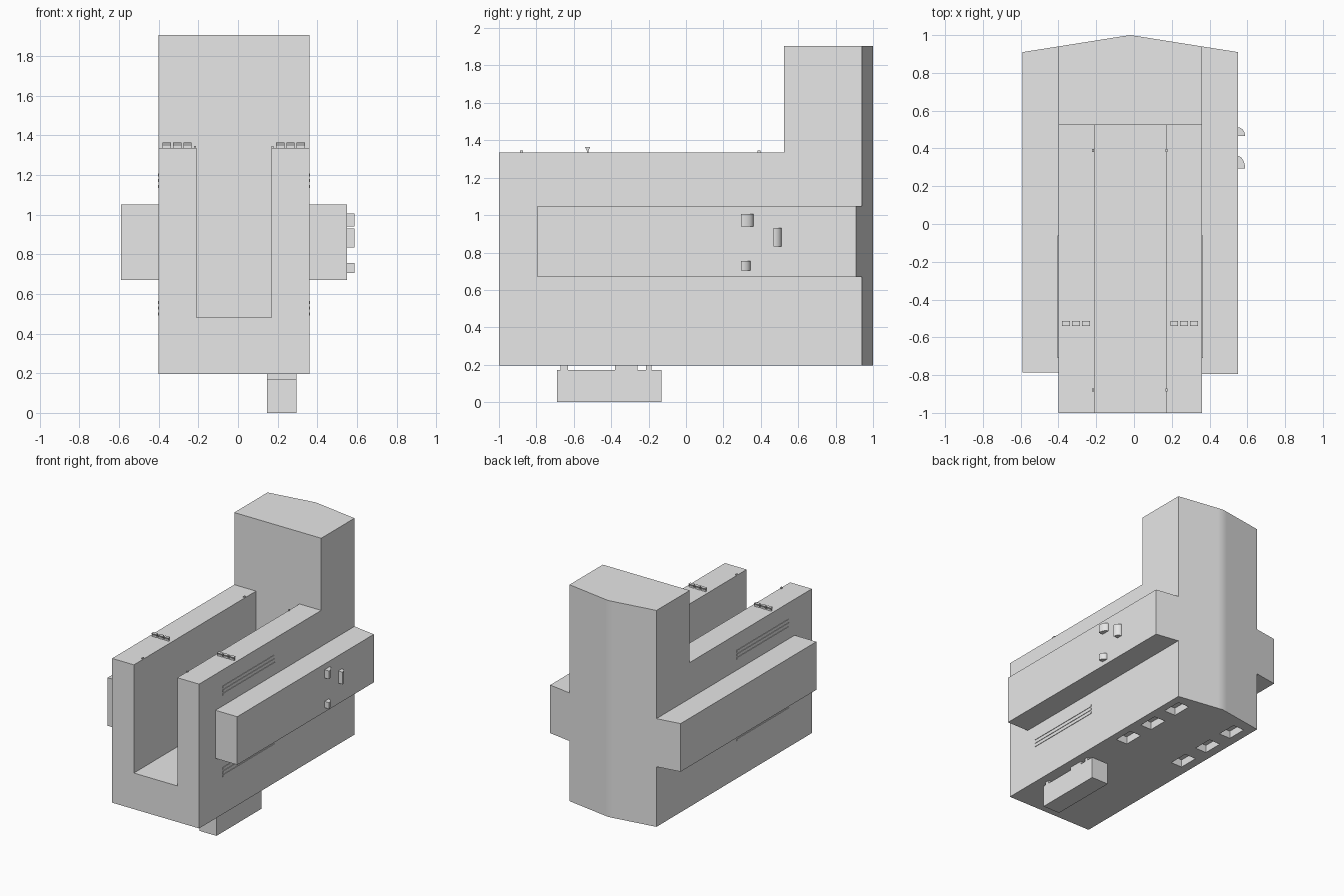
import bpy, bmesh, math
from mathutils import Vector

cube = bpy.data.objects.get("Cube")
if cube:
    bpy.data.objects.remove(cube, do_unlink=True)

grey = bpy.data.materials.new("plain grey")
grey.use_nodes = True
color = (0.8, 0.8, 0.8, 1)
grey.diffuse_color = color
grey.node_tree.nodes["Principled BSDF"].inputs["Base Color"].default_value = color


def prism(name, outline, lo, hi, axis="z"):
    """Extrude a 2D outline from lo to hi along z (outline x, y) or x (outline y, z)."""
    def place(p, h):
        return Vector((p[0], p[1], h)) if axis == "z" else Vector((h, p[0], p[1]))
    bm = bmesh.new()
    face = bm.faces.new([bm.verts.new(place(p, lo)) for p in outline])
    top = bmesh.ops.extrude_face_region(bm, geom=[face])["geom"]
    shift = place((0, 0), hi - lo)
    bmesh.ops.translate(bm, vec=shift, verts=[v for v in top if isinstance(v, bmesh.types.BMVert)])
    bmesh.ops.recalc_face_normals(bm, faces=bm.faces)
    mesh = bpy.data.meshes.new(name)
    bm.to_mesh(mesh)
    bm.free()
    mesh.materials.append(grey)
    obj = bpy.data.objects.new(name, mesh)
    bpy.context.collection.objects.link(obj)
    return obj


def box(name, x0, x1, y0, y1, z0, z1):
    return prism(name, [(x0, y0), (x1, y0), (x1, y1), (x0, y1)], z0, z1)


def activate(obj):
    bpy.ops.object.select_all(action="DESELECT")
    obj.select_set(True)
    bpy.context.view_layer.objects.active = obj


def cut(obj, cutter):
    cutter.hide_render = True
    mod = obj.modifiers.new("cut", "BOOLEAN")
    mod.operation, mod.solver, mod.object = "DIFFERENCE", "EXACT", cutter
    activate(obj)
    bpy.ops.object.modifier_apply(modifier=mod.name)
    bpy.data.objects.remove(cutter, do_unlink=True)


LEFT, RIGHT, MID = 0.36, -0.40, -0.02
BASE, DECK, TOP = 0.195, 1.335, 1.905
STEP = 0.525

# Main body: one tall block with a shallow, softened ridge down the back
back = [(LEFT, 0.94), (0.02, 0.994), (MID, 1.0), (-0.06, 0.994), (RIGHT, 0.94)]
body = prism("body", [(RIGHT, -1), (LEFT, -1)] + back, BASE, TOP)
cut(body, box("step_cutter", -1, 1, -2, STEP, DECK, 3))
cut(body, box("slot_cutter", -0.21, 0.17, -2, STEP, 0.48, 3))

# Two rows of pockets in the underside
for x in (0.25, -0.28):
    for y in (0.235, 0.515, 0.79):
        cut(body, box("pocket_cutter", x - 0.05, x + 0.05, y - 0.08, y + 0.08, 0.1, BASE + 0.06))
activate(body)
bpy.ops.object.shade_smooth_by_angle(angle=math.radians(30))

# Side pods, following the slope of the back
prism("left_pod", [(LEFT, -0.795), (0.55, -0.795), (0.55, 0.91), (LEFT, 0.94)], 0.67, 1.05)
prism("right_pod", [(RIGHT, -0.785), (-0.59, -0.785), (-0.59, 0.91), (RIGHT, 0.94)], 0.67, 1.05)

# Vent slats above and below each pod
for side, x in (("left", LEFT), ("right", RIGHT)):
    for level, low in (("upper", 1.135), ("lower", 0.492)):
        for i in range(3):
            z = low + i * 0.029
            box(f"{side}_{level}_vent_slat", x - 0.004, x + 0.004, -0.71, -0.06, z, z + 0.015)

# Underside block hung on three tabs
box("lower_block", 0.145, 0.295, -0.69, -0.13, 0, 0.172)
for y0, y1 in ((-0.67, -0.63), (-0.38, -0.26), (-0.215, -0.185)):
    box("lower_block_tab", 0.145, 0.295, y0, y1, 0.17, BASE + 0.002)

# Quarter-round knobs on the left pod
for y, depth, z0, z1 in ((0.295, 0.065, 0.94, 1.005), (0.467, 0.045, 0.833, 0.93), (0.295, 0.05, 0.705, 0.755)):
    arc = [(0.548 + 0.04 * math.cos(t * math.pi / 16), y + depth * math.sin(t * math.pi / 16)) for t in range(9)]
    knob = prism("knob", [(0.548, y)] + arc, z0, z1)
    activate(knob)
    bpy.ops.object.shade_smooth_by_angle(angle=math.radians(30))

# Flared markers on both rails
for start in (-0.38, 0.192):
    for i in range(3):
        x = start + i * 0.052
        flare = [(-0.53, DECK), (-0.522, DECK), (-0.522, DECK + 0.01), (-0.513, DECK + 0.028),
                 (-0.539, DECK + 0.028), (-0.53, DECK + 0.01)]
        prism("rail_marker", flare, x, x + 0.042, "x")

# Small studs along the inner rail edges
for x in (-0.217, 0.173):
    for y in (-0.88, 0.39):
        box("rail_stud", x - 0.005, x + 0.005, y - 0.008, y + 0.008, DECK - 0.002, DECK + 0.01)
